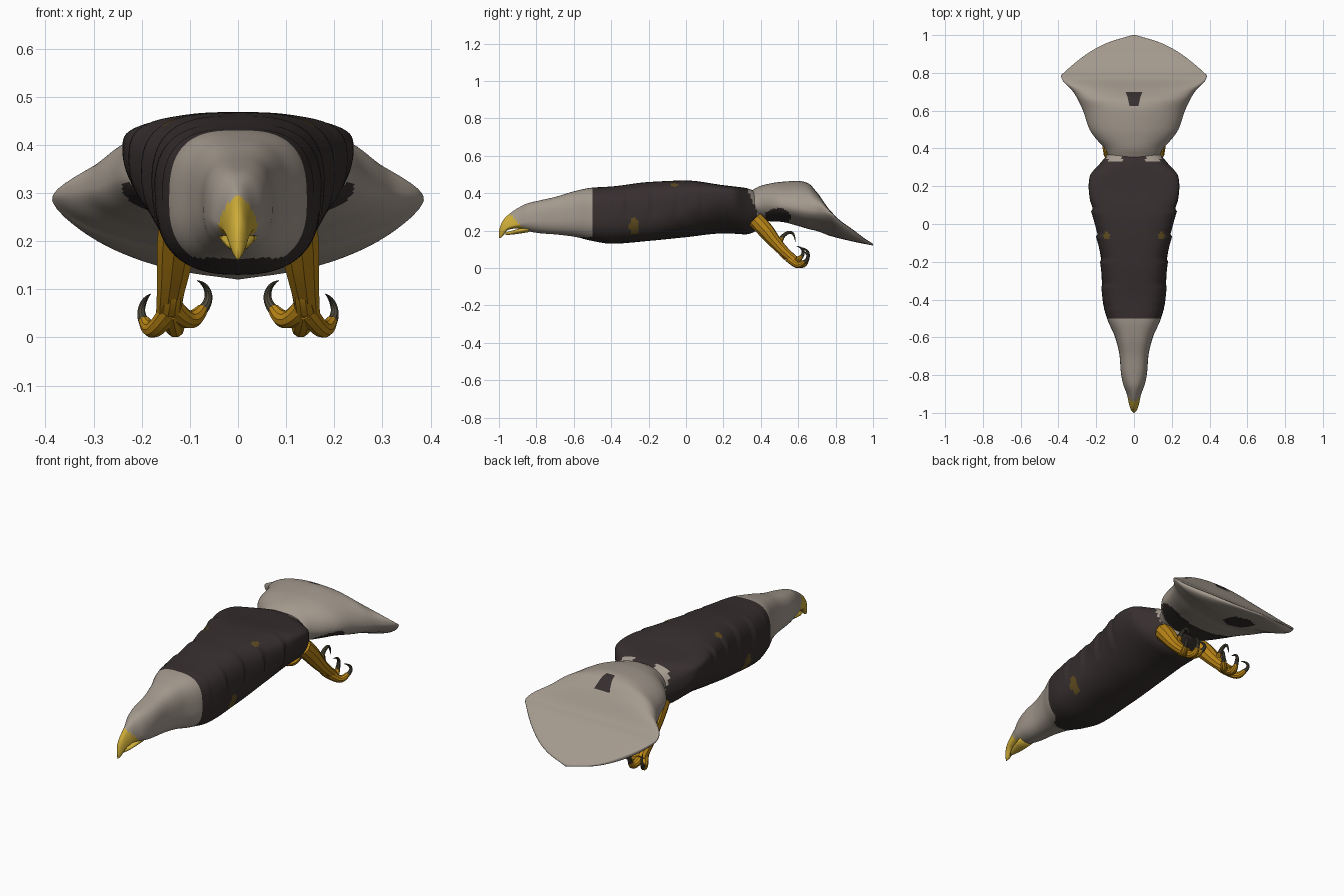
import bpy, math

if "Cube" in bpy.data.objects:
    bpy.data.objects.remove(bpy.data.objects["Cube"])

def mat(name, rgb):
    m = bpy.data.materials.new(name)
    m.diffuse_color = (*rgb, 1)
    m.use_nodes = True
    m.node_tree.nodes["Principled BSDF"].inputs["Base Color"].default_value = m.diffuse_color
    return m

DARK = mat("dark_feather", (.038, .028, .028))
PALE = mat("pale_feather", (.37, .32, .27))
BEAK = mat("beak_yellow", (.62, .42, .04))
LEG = mat("leg_gold", (.50, .24, .008))
CLAW = mat("claw_dark", (.08, .07, .045))
SPOT = mat("brown_spot", (.12, .075, .015))

def resample(rows, step):
    """Monotone cubic interpolation of profile rows along their first value."""
    def slope(i, c):
        if i in (0, len(rows) - 1):
            return 0 if c == 0 else None
        a = (rows[i][c] - rows[i-1][c]) / (rows[i][0] - rows[i-1][0])
        b = (rows[i+1][c] - rows[i][c]) / (rows[i+1][0] - rows[i][0])
        return 0 if a * b <= 0 else 2 * a * b / (a + b)
    out = [rows[0]]
    for i in range(len(rows) - 1):
        p, q = rows[i], rows[i+1]
        h = q[0] - p[0]
        n = max(2, math.ceil(h / step))
        for k in range(1, n + 1):
            t = k / n
            new = [p[0] + h * t]
            for c in range(1, len(p)):
                d = (q[c] - p[c]) / h
                m0, m1 = slope(i, c), slope(i+1, c)
                m0 = d if m0 is None else m0
                m1 = d if m1 is None else m1
                new.append(p[c] + (3*t*t - 2*t**3) * (q[c] - p[c])
                           + h * (m0 * (t**3 - 2*t*t + t) + m1 * (t**3 - t*t)))
            out.append(new)
    return out

def loft(name, rows, mats, rule=None, step=.014, seg=80, jag=None):
    """Rows: y, half width, top, bottom, height of widest point, upper and lower squareness."""
    verts, faces = [], []
    rings = resample(rows, step)
    for y, w, top, bot, mid, nt, nb in rings:
        for k in range(seg):
            a = 2 * math.pi * k / seg
            c, s = math.cos(a), math.sin(a)
            n = nt if s > 0 else nb
            x = w * math.copysign(abs(c) ** (2 / n), c)
            z = mid + ((top - mid) if s > 0 else (bot - mid)) * abs(s) ** (2 / n)
            if jag:
                x *= 1 + jag(y, z)
            verts.append((x, y, z))
    for r in range(len(rings) - 1):
        for k in range(seg):
            a, b = r * seg + k, r * seg + (k + 1) % seg
            faces.append((a, b, b + seg, a + seg))
    faces.append(tuple(range(seg))[::-1])
    faces.append(tuple(range(len(verts) - seg, len(verts))))
    me = bpy.data.meshes.new(name)
    me.from_pydata(verts, [], [f[::-1] for f in faces])
    for m in mats:
        me.materials.append(m)
    for p in me.polygons:
        p.use_smooth = True
        if rule:
            p.material_index = rule(p.center, p.normal)
    ob = bpy.data.objects.new(name, me)
    bpy.context.collection.objects.link(ob)
    return ob

def inside(a, b, ca, cb, ra, rb):
    return ((a - ca) / ra) ** 2 + ((b - cb) / rb) ** 2 < 1

# Head, upper beak and body in one skin
def body_colour(c, n):
    if c.y < -.905 - (c.z - .25) * .9:
        return 2
    if c.y < -.5 - (.07 if c.z < .165 else 0):
        return 1
    if inside(c.y, c.z, -.275, .225, .028, .045) and abs(n.x) > .5:
        return 3
    if n.z > .2 and inside(abs(c.x), c.y, .145, -.06, .018, .018):
        return 3
    if c.y > .33 + (.42 - c.z) * .4 and c.z > .24 and abs(c.x) > .06:
        return 1
    return 0

def feather_notches(y, z):
    if -.45 < y < .12 and z > .25:
        return .06 * (((y + .45) / .13) % 1 - .5) * min(1, (z - .25) / .08)
    return 0

body = [
    (-1.0, .003, .20, .160, .180, 2, 2),
    (-.985, .016, .245, .165, .20, 2, 2),
    (-.95, .027, .285, .205, .22, 1.7, 2),
    (-.90, .038, .320, .212, .235, 2, 2),
    (-.85, .057, .345, .198, .25, 2.4, 2),
    (-.78, .070, .362, .186, .26, 2.8, 2.3),
    (-.70, .076, .380, .180, .27, 2.8, 2.5),
    (-.60, .100, .410, .168, .28, 2.8, 2.5),
    (-.50, .143, .430, .145, .28, 2.9, 2.5),
    (-.40, .167, .436, .130, .28, 3, 2.5),
    (-.20, .176, .460, .145, .30, 3, 2.5),
    (0, .208, .468, .165, .35, 3, 2.1),
    (.20, .240, .443, .185, .385, 4.5, 1.8),
    (.25, .235, .437, .184, .38, 4.5, 1.8),
    (.32, .180, .428, .180, .34, 3, 2),
    (.38, .130, .405, .200, .31, 2.5, 2),
    (.44, .080, .370, .245, .30, 2, 2),
]
loft("body", body, [DARK, PALE, BEAK, SPOT], body_colour, jag=feather_notches)

# Lower beak
loft("lower_beak", [
    (-.84, .040, .225, .192, .21, 2, 2),
    (-.92, .026, .203, .180, .195, 2, 2),
    (-.965, .004, .190, .176, .183, 2, 2),
], [BEAK], seg=24)

# Tail fan
def tail_colour(c, n):
    if n.z > 0 and inside(c.x, c.y, 0, .67, .032, .052):
        return 1
    if n.z < .2 and (inside(c.y, c.z, .49, .275, .07, .045) or inside(c.x, c.y, 0, .82, .07, .08)):
        return 1
    return 0

tail = [
    (.30, .100, .395, .300, .35, 2, 2),
    (.35, .130, .415, .270, .34, 2, 2),
    (.40, .155, .440, .255, .34, 2, 2),
    (.45, .200, .452, .250, .34, 2, 2),
    (.50, .235, .460, .248, .335, 2, 2),
    (.60, .270, .466, .225, .32, 2, 2),
    (.65, .293, .455, .210, .31, 2.2, 1.9),
    (.70, .322, .405, .198, .305, 2.6, 1.8),
    (.77, .383, .308, .172, .293, 5, 1.6),
    (.785, .386, .293, .168, .285, 6, 1.6),
    (.80, .372, .275, .164, .268, 6, 1.7),
    (.90, .250, .200, .140, .190, 6, 2),
    (.96, .140, .155, .128, .148, 4, 2),
    (1.0, .008, .130, .120, .125, 2, 2),
]
loft("tail", tail, [PALE, DARK], tail_colour)

# Legs, toes and claws: tapered tubes mirrored left and right
def tube(name, pts, m):
    for side, s in (("left", -1), ("right", 1)):
        cu = bpy.data.curves.new(name, "CURVE")
        cu.dimensions = "3D"
        cu.bevel_depth = 1
        cu.bevel_resolution = 3
        cu.use_fill_caps = True
        sp = cu.splines.new("NURBS")
        sp.points.add(len(pts) - 1)
        for p, (x, y, z, r) in zip(sp.points, pts):
            p.co = (x * s, y, z, 1)
            p.radius = r
        sp.order_u = 3
        sp.use_endpoint_u = True
        sp.resolution_u = 6
        cu.materials.append(m)
        ob = bpy.data.objects.new(f"{side}_{name}", cu)
        bpy.context.collection.objects.link(ob)
        bpy.ops.object.select_all(action="DESELECT")
        ob.select_set(True)
        bpy.context.view_layer.objects.active = ob
        bpy.ops.object.convert(target="MESH")
        bpy.ops.object.shade_smooth_by_angle()

tube("leg", [(.115, .37, .26, .045), (.125, .42, .21, .045), (.132, .47, .145, .036),
             (.142, .53, .08, .027), (.145, .58, .04, .026)], LEG)
tube("outer_toe", [(.14, .55, .055, .024), (.168, .585, .018, .019), (.186, .615, .016, .017),
                   (.195, .635, .035, .012)], LEG)
tube("outer_claw", [(.193, .63, .03, .012), (.204, .655, .045, .009), (.195, .65, .08, .006),
                    (.182, .62, .09, .001)], CLAW)
tube("middle_toe", [(.14, .55, .055, .024), (.132, .60, .018, .02), (.128, .635, .018, .017),
                    (.128, .645, .04, .012)], LEG)
tube("middle_claw", [(.128, .643, .035, .012), (.128, .66, .07, .009), (.13, .64, .105, .006),
                     (.132, .605, .11, .001)], CLAW)
tube("inner_toe", [(.135, .55, .06, .024), (.11, .575, .034, .019), (.085, .60, .04, .018),
                   (.074, .615, .06, .012)], LEG)
tube("inner_claw", [(.075, .613, .055, .012), (.058, .63, .075, .009), (.066, .62, .11, .006),
                    (.084, .59, .118, .001)], CLAW)
tube("hind_toe", [(.14, .54, .06, .022), (.135, .50, .09, .019), (.13, .495, .135, .016),
                  (.13, .515, .165, .012)], LEG)
tube("hind_claw", [(.13, .51, .16, .012), (.13, .535, .192, .01), (.13, .58, .19, .007),
                   (.13, .585, .14, .001)], CLAW)
